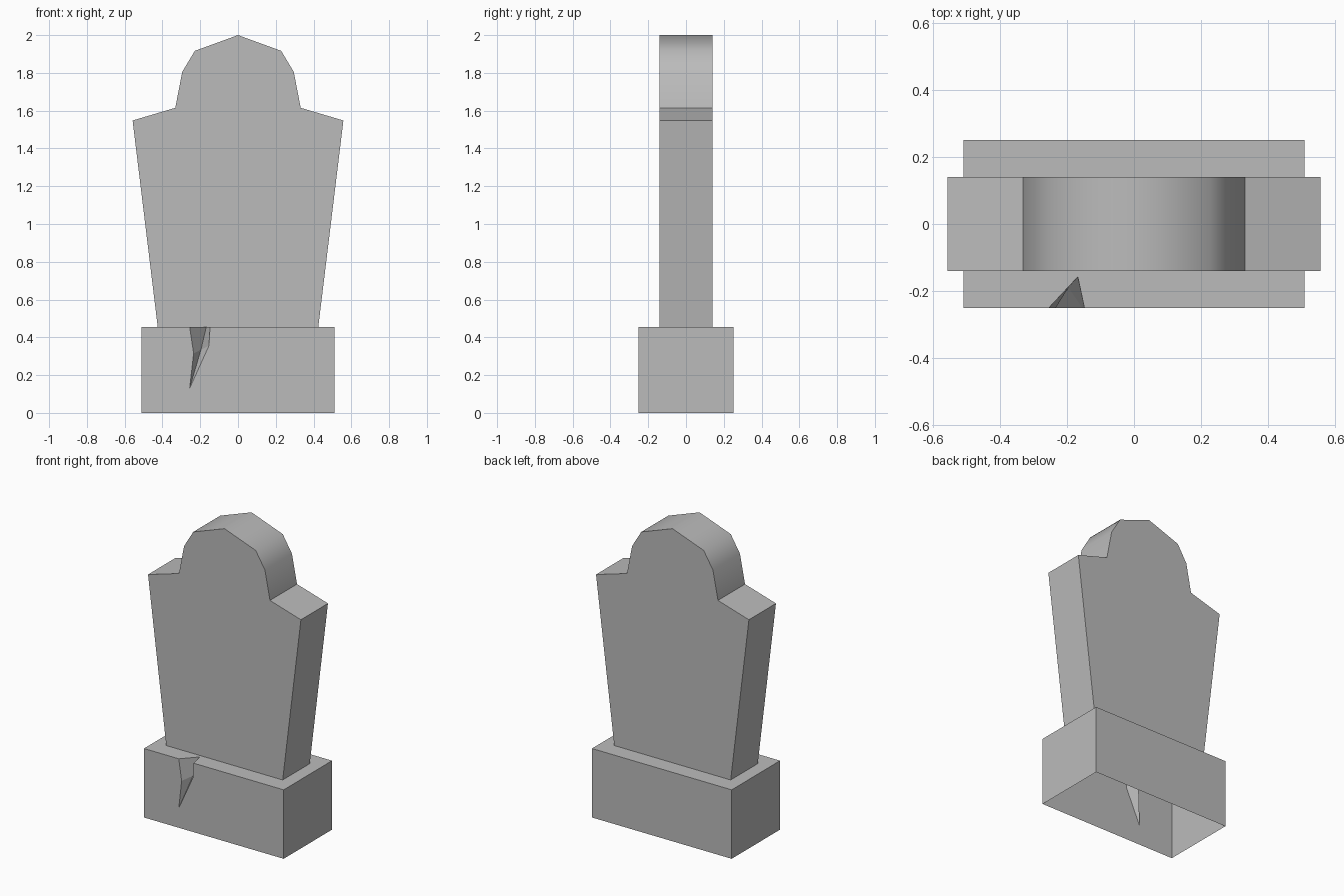
import bpy, bmesh, math

cube = bpy.data.objects.get("Cube")
if cube:
    bpy.data.objects.remove(cube, do_unlink=True)

# Stone colour
stone = bpy.data.materials.new("grey_stone")
stone.use_nodes = True
GREY = (0.5, 0.5, 0.5, 1)
stone.diffuse_color = GREY
stone.node_tree.nodes["Principled BSDF"].inputs["Base Color"].default_value = GREY


def make_object(name, bm):
    mesh = bpy.data.meshes.new(name)
    bm.to_mesh(mesh)
    bm.free()
    mesh.materials.append(stone)
    obj = bpy.data.objects.new(name, mesh)
    bpy.context.collection.objects.link(obj)
    return obj


BASE_X, BASE_Y, BASE_TOP = 0.51, 0.252, 0.455

# Tablet: mirrored outline, front and back plates joined by a rim, open underneath
half = [(0.425, BASE_TOP), (0.558, 1.548), (0.332, 1.615),
        (0.295, 1.806), (0.228, 1.917)]
outline = half + [(0, 2)] + [(-x, z) for x, z in reversed(half)]
bm = bmesh.new()
front = [bm.verts.new((x, -0.141, z)) for x, z in outline]
back = [bm.verts.new((x, 0.141, z)) for x, z in outline]
bm.faces.new(front)
bm.faces.new(back[::-1])
for i in range(len(outline) - 1):
    bm.faces.new((front[i], back[i], back[i + 1], front[i + 1]))
tablet = make_object("tablet", bm)

# Smooth rounded crown, sharp shoulders and plate edges
bpy.ops.object.select_all(action='DESELECT')
tablet.select_set(True)
bpy.context.view_layer.objects.active = tablet
bpy.ops.object.shade_smooth_by_angle(angle=math.radians(45))

# Plinth: hollow block, open underneath, with a wedge-shaped crack
bm = bmesh.new()
corners = [(-BASE_X, -BASE_Y), (BASE_X, -BASE_Y), (BASE_X, BASE_Y), (-BASE_X, BASE_Y)]
low = [bm.verts.new((x, y, 0)) for x, y in corners]
top = [bm.verts.new((x, y, BASE_TOP)) for x, y in corners]
mouth = [(-0.256, BASE_TOP), (-0.235, 0.315), (-0.256, 0.13),
         (-0.154, 0.355), (-0.148, BASE_TOP)]
a, b, c, d, e = [bm.verts.new((x, -BASE_Y, z)) for x, z in mouth]
deep = bm.verts.new((-0.168, -0.158, BASE_TOP))
mid = bm.verts.new((-0.196, -0.19, 0.335))

for i in (1, 2, 3):
    j = (i + 1) % 4
    bm.faces.new((low[i], low[j], top[j], top[i]))
bm.faces.new((low[0], low[1], top[1], e, d, c, b, a, top[0]))
bm.faces.new((top[0], a, deep, e, top[1], top[2], top[3]))

# Crack walls
for wall in ((a, b, mid, deep), (b, c, mid), (c, d, mid), (d, e, deep, mid)):
    bm.faces.new(wall)
make_object("plinth", bm)
